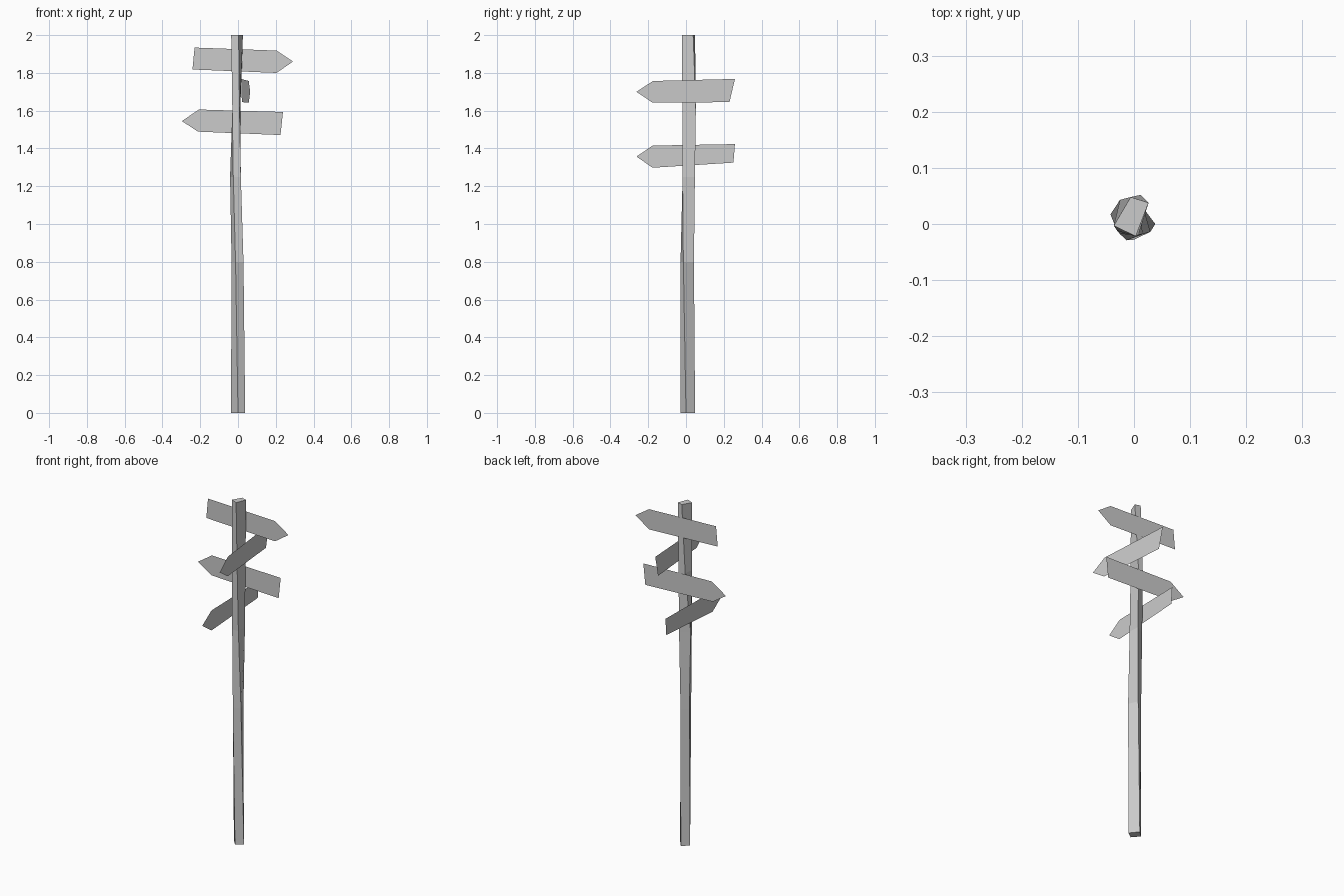
import bpy

cube = bpy.data.objects.get("Cube")
if cube:
    bpy.data.objects.remove(cube, do_unlink=True)

# Single plain grey
grey = bpy.data.materials.new("plain_grey")
grey.use_nodes = True
COLOUR = (0.6, 0.6, 0.6, 1)
grey.diffuse_color = COLOUR
grey.node_tree.nodes["Principled BSDF"].inputs["Base Color"].default_value = COLOUR


def make_object(name, verts, faces):
    mesh = bpy.data.meshes.new(name)
    mesh.from_pydata(verts, [], faces)
    mesh.materials.append(grey)
    mesh.update()
    obj = bpy.data.objects.new(name, mesh)
    bpy.context.collection.objects.link(obj)
    return obj


def make_post(name, rings):
    """Loft four-cornered rings, given as (height, corners), into a closed post."""
    verts = [(x, y, z) for z, corners in rings for x, y in corners]
    faces = [(3, 2, 1, 0)]
    for r in range(len(rings) - 1):
        for i in range(4):
            a, b = 4 * r + i, 4 * r + (i + 1) % 4
            faces.append((a, b, b + 4, a + 4))
    top = 4 * (len(rings) - 1)
    faces.append((top, top + 1, top + 2, top + 3))
    return make_object(name, verts, faces)


def make_board(name, outline, place):
    """Thin arrow board: square tail, shoulders and tip, placed upright."""
    verts = [place(u, z) for u, z in outline]
    return make_object(name, verts, [(0, 1, 3, 4), (1, 2, 3)])


# Crooked, gently twisting post; corners run front-left, right, back, left
make_post("post", [
    (0.0, [(0.0, -0.028), (0.038, 0.0), (0.0, 0.048), (-0.037, 0.015)]),
    (0.8, [(-0.013, -0.029), (0.029, -0.014), (0.006, 0.042), (-0.034, 0.018)]),
    (1.25, [(-0.025, -0.018), (0.015, -0.018), (0.012, 0.047), (-0.042, 0.017)]),
    (1.6, [(-0.03, -0.012), (0.008, -0.019), (0.012, 0.052), (-0.025, 0.043)]),
    (2.0, [(-0.036, -0.003), (0.003, -0.022), (0.026, 0.038), (-0.006, 0.048)]),
])

# Boards on the back of the post
make_board("top_board",
           [(-0.23, 1.934), (0.204, 1.918), (0.291, 1.86), (0.204, 1.80), (-0.241, 1.818)],
           lambda u, z: (u, 0.051, z))
make_board("third_board",
           [(0.238, 1.593), (-0.207, 1.606), (-0.297, 1.545), (-0.212, 1.489), (0.225, 1.471)],
           lambda u, z: (u, 0.055, z))

# Boards on the two sides of the post
make_board("second_board",
           [(0.259, 1.768), (-0.175, 1.757), (-0.262, 1.70), (-0.178, 1.643), (0.23, 1.645)],
           lambda u, z: (0.041 - 0.09 * u, u, z))
make_board("lowest_board",
           [(0.259, 1.423), (-0.177, 1.415), (-0.262, 1.357), (-0.177, 1.298), (0.251, 1.325)],
           lambda u, z: (-0.048, u, z))
